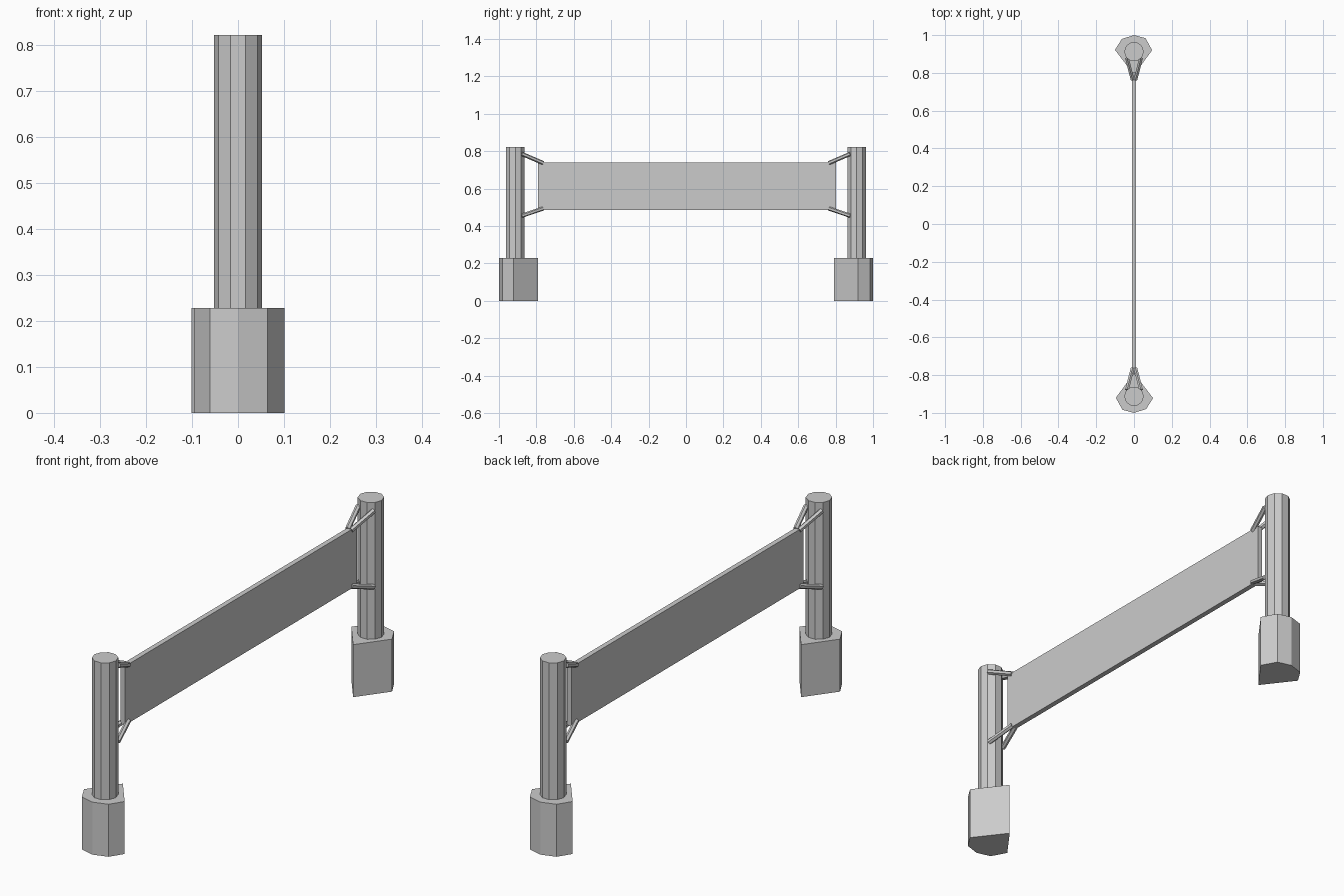
import bpy, bmesh
from mathutils import Vector, Matrix

if "Cube" in bpy.data.objects:
    bpy.data.objects.remove(bpy.data.objects["Cube"])


def make(name, bm):
    bmesh.ops.recalc_face_normals(bm, faces=bm.faces)
    me = bpy.data.meshes.new(name)
    bm.to_mesh(me)
    bm.free()
    ob = bpy.data.objects.new(name, me)
    bpy.context.collection.objects.link(ob)
    return ob


def rod(name, a, b, radius, sides):
    a, b = Vector(a), Vector(b)
    d = b - a
    m = Matrix.Translation((a + b) / 2) @ d.to_track_quat('Z', 'Y').to_matrix().to_4x4()
    bm = bmesh.new()
    bmesh.ops.create_cone(bm, cap_ends=True, segments=sides, radius1=radius,
                          radius2=radius, depth=d.length, matrix=m)
    return make(name, bm)


def prism(name, outline, height):
    bm = bmesh.new()
    face = bm.faces.new([bm.verts.new((x, y, 0)) for x, y in outline])
    ext = bmesh.ops.extrude_face_region(bm, geom=[face], use_keep_orig=True)
    top = [v for v in ext['geom'] if isinstance(v, bmesh.types.BMVert)]
    bmesh.ops.translate(bm, verts=top, vec=(0, 0, height))
    return make(name, bm)


# banner panel
bm = bmesh.new()
bmesh.ops.create_cube(bm, size=1, matrix=Matrix.Translation((0, 0.005, 0.613))
                      @ Matrix.Diagonal((0.022, 1.592, 0.256, 1)))
make("banner", bm)

# pointed base outline, tip facing the banner
BASE = [(-0.101, 0.922), (-0.064, 0.98), (0, 1.0), (0.061, 0.984), (0.096, 0.92), (0, 0.79)]

for side, s in (("left", -1), ("right", 1)):
    prism(f"base_{side}", [(x * s, y * s) for x, y in BASE], 0.228)

    # ten-sided post with flats facing front and back
    bm = bmesh.new()
    bmesh.ops.create_cone(bm, cap_ends=True, segments=10, radius1=0.052, radius2=0.052,
                          depth=0.602,
                          matrix=Matrix.Translation((0, 0.912 * s, 0.521))
                          @ Matrix.Rotation(1.5707963, 4, 'Z'))
    make(f"post_{side}", bm)

    # straps from the banner corners to both flanks of the post
    for level, z0, z1 in (("upper", 0.737, 0.786), ("lower", 0.494, 0.455)):
        for flank, x in (("a", -1), ("b", 1)):
            rod(f"strap_{side}_{level}_{flank}", (0.008 * x, 0.764 * s, z0),
                (0.037 * x, 0.878 * s, z1), 0.011, 6)
